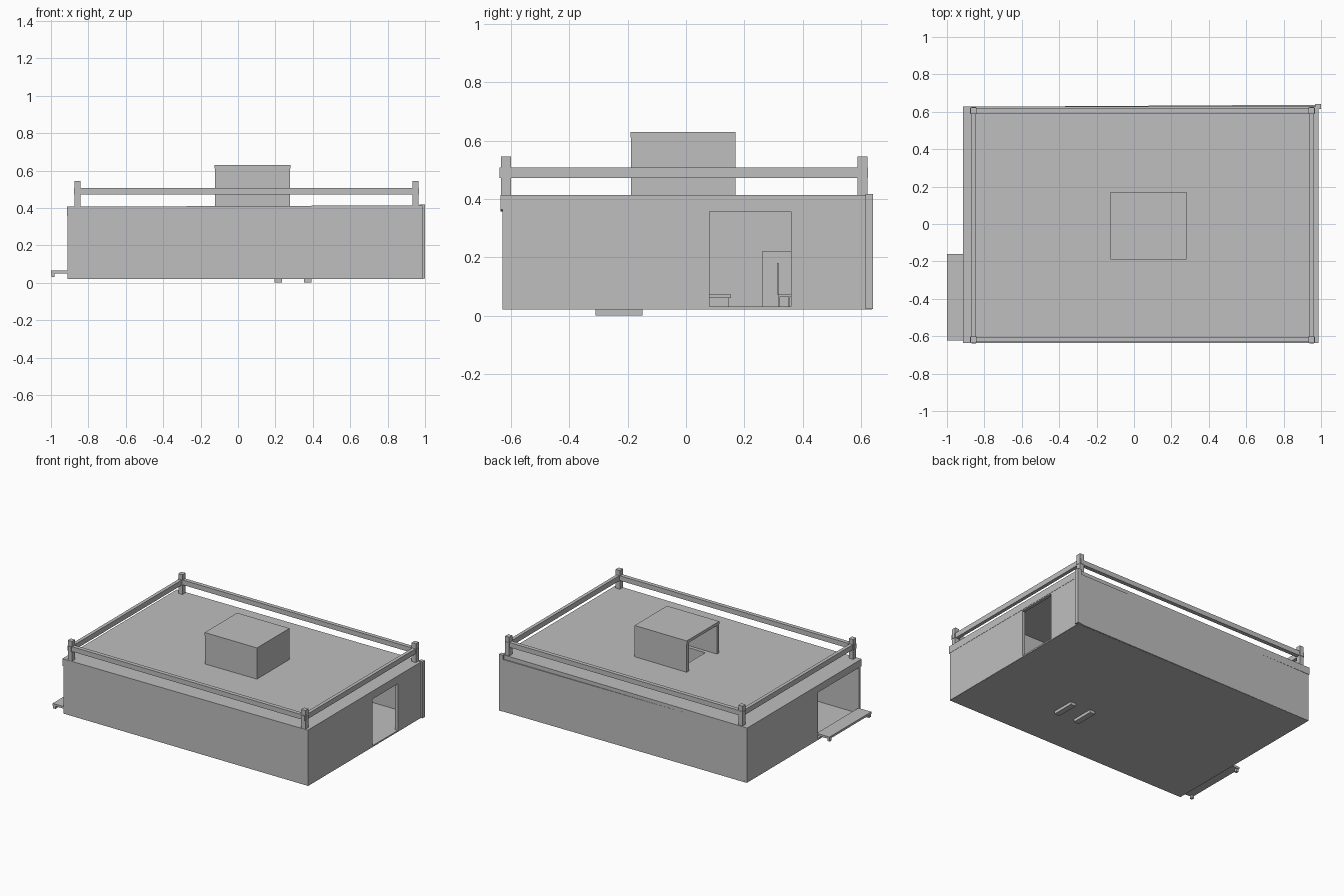
import bpy, bmesh
from mathutils import Matrix, Vector

grey = bpy.data.materials.new("plain grey")
grey.diffuse_color = (0.52, 0.52, 0.52, 1)


def finish(name, bm):
    bmesh.ops.recalc_face_normals(bm, faces=bm.faces)
    me = bpy.data.meshes.new(name)
    bm.to_mesh(me)
    bm.free()
    me.materials.append(grey)
    ob = bpy.data.objects.new(name, me)
    bpy.context.collection.objects.link(ob)
    return ob


def box(name, x0, x1, y0, y1, z0, z1, turn=0.0):
    """Box between two corners, optionally turned a little about z."""
    bm = bmesh.new()
    bmesh.ops.create_cube(bm, size=1)
    c = Vector(((x0 + x1) / 2, (y0 + y1) / 2, (z0 + z1) / 2))
    size = Matrix.Diagonal((x1 - x0, y1 - y0, z1 - z0, 1))
    bm.transform(Matrix.Translation(c) @ Matrix.Rotation(turn, 4, 'Z') @ size)
    return finish(name, bm)


def holed_plate(name, axis, lo, hi, outer, hole):
    """Plate from lo to hi along the axis with one rectangular hole."""
    def ring(r, t):
        u0, u1, v0, v1 = r
        pts = [(u0, v0), (u1, v0), (u1, v1), (u0, v1)]
        return [bm.verts.new((t, u, v) if axis == 'x' else (u, v, t)) for u, v in pts]
    bm = bmesh.new()
    rings = [ring(outer, lo), ring(outer, hi), ring(hole, hi), ring(hole, lo)]
    for k in range(4):
        a, b = rings[k], rings[(k + 1) % 4]
        for i in range(4):
            j = (i + 1) % 4
            bm.faces.new((a[i], a[j], b[j], b[i]))
    return finish(name, bm)


# Outer shell
box("floor", -0.908, 0.984, -0.628, 0.627, 0.02, 0.03)
box("front_wall", -0.91, 0.985, -0.63, -0.618, 0.02, 0.385)
box("back_wall", -0.91, 0.99, 0.61, 0.632, 0.021, 0.385, 0.006)
holed_plate("right_wall", 'x', 0.965, 0.986, (-0.629, 0.63, 0.021, 0.39),
            (0.08, 0.36, 0.031, 0.357))
holed_plate("left_wall", 'x', -0.911, -0.893, (-0.629, 0.626, 0.021, 0.385),
            (-0.615, -0.16, 0.031, 0.357))
box("corner_strip", 0.97, 1.0, 0.615, 0.642, 0.022, 0.417)

# Slightly sloping roof slab with a stairwell
roof = holed_plate("roof", 'z', 0.36, 0.41, (-0.913, 0.989, -0.637, 0.629),
                   (-0.05, 0.25, -0.14, 0.14))
roof.data.transform(Matrix.Rotation(-0.004, 4, 'Y'))

# Inner walls
box("long_partition", -0.893, 0.965, -0.16, -0.145, 0.03, 0.37)
box("front_partition", -0.15, -0.135, -0.618, -0.16, 0.03, 0.37)
box("back_partition", 0.255, 0.27, -0.145, 0.612, 0.03, 0.37)

# Stairs below the roof hut
for i in range(8):
    z = 0.36 - i * 0.043
    box("stair", -0.05 + i * 0.037, -0.01 + i * 0.037, -0.135, 0.135, z - 0.015, z)

# Roof hut, open on its left side
box("hut_roof", -0.125, 0.28, -0.19, 0.17, 0.61, 0.63)
box("hut_front_wall", -0.124, 0.279, -0.189, -0.165, 0.40, 0.61)
box("hut_back_wall", -0.124, 0.279, 0.145, 0.169, 0.40, 0.61)
box("hut_end_wall", 0.255, 0.279, -0.165, 0.145, 0.40, 0.61)

# Railing round the roof edge
for x in (-0.858, 0.95):
    box("side_rail", x - 0.012, x + 0.012, -0.64, 0.625, 0.472, 0.508)
    for y in (-0.618, 0.605):
        box("rail_post", x - 0.016, x + 0.016, y - 0.017, y + 0.017, 0.405, 0.545)
for y in (-0.618, 0.605):
    box("long_rail", -0.877, 0.968, y - 0.014, y + 0.014, 0.473, 0.507)

# Entrance platform with small feet
box("platform", -1.0, -0.9, -0.623, -0.16, 0.05, 0.065)
for y in (-0.61, -0.175):
    box("platform_foot", -0.998, -0.98, y - 0.01, y + 0.01, 0.03, 0.05)

# Two skids under the floor
for x in (0.215, 0.373):
    box("skid", x - 0.02, x + 0.02, -0.31, -0.15, 0.0, 0.02)

# Furniture in the right-hand room
box("cabinet", 0.27, 0.36, 0.26, 0.36, 0.03, 0.22)
box("bench", 0.36, 0.60, 0.07, 0.155, 0.06, 0.072)
for x in (0.37, 0.58):
    box("bench_leg", x, x + 0.01, 0.075, 0.145, 0.03, 0.06)
box("chair_seat", 0.45, 0.50, 0.315, 0.36, 0.065, 0.072)
box("chair_back", 0.45, 0.50, 0.312, 0.318, 0.072, 0.18)
for x in (0.452, 0.492):
    for y in (0.317, 0.352):
        box("chair_leg", x, x + 0.005, y, y + 0.005, 0.03, 0.065)
